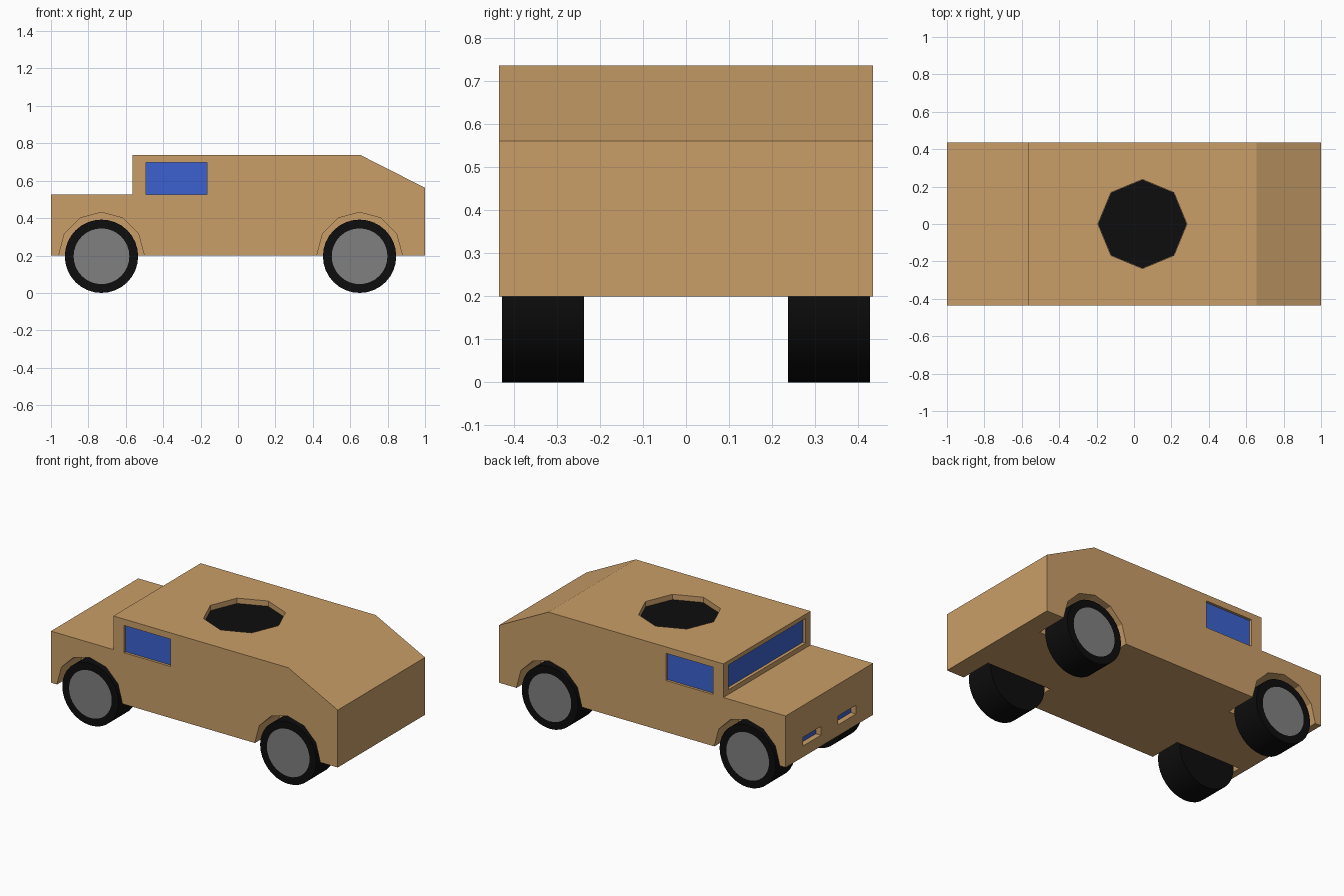
import bpy, bmesh, math
from mathutils import Matrix

if "Cube" in bpy.data.objects:
    bpy.data.objects.remove(bpy.data.objects["Cube"])


def material(name, rgb):
    m = bpy.data.materials.new(name)
    m.diffuse_color = (*rgb, 1)
    m.use_nodes = True
    m.node_tree.nodes["Principled BSDF"].inputs["Base Color"].default_value = m.diffuse_color
    return m


TAN = material("tan paint", (0.59, 0.345, 0.14))
BLACK = material("black rubber", (0.004, 0.004, 0.004))
GREY = material("grey hub", (0.215, 0.215, 0.215))
BLUE = material("blue glass", (0.045, 0.12, 0.62))


def add_object(name, bm, *mats):
    bmesh.ops.recalc_face_normals(bm, faces=bm.faces)
    mesh = bpy.data.meshes.new(name)
    bm.to_mesh(mesh)
    bm.free()
    for m in mats:
        mesh.materials.append(m)
    ob = bpy.data.objects.new(name, mesh)
    bpy.context.collection.objects.link(ob)
    return ob


def box(bm, x0, x1, y0, y1, z0, z1):
    mat = Matrix.Translation(((x0 + x1) / 2, (y0 + y1) / 2, (z0 + z1) / 2))
    bmesh.ops.create_cube(bm, size=1, matrix=mat @ Matrix.Diagonal((x1 - x0, y1 - y0, z1 - z0, 1)))


def cylinder(bm, centre, radius, depth, sides, along_y=False):
    mat = Matrix.Translation(centre)
    if along_y:
        mat = mat @ Matrix.Rotation(math.pi / 2, 4, 'X')
    bmesh.ops.create_cone(bm, cap_ends=True, segments=sides, radius1=radius,
                          radius2=radius, depth=depth, matrix=mat)


def octagon(bm, z0, z1, r):
    # eight-sided prism with a corner pointing along +x
    ring = [bm.verts.new((0.045 + r * math.cos(i * math.pi / 4),
                          r * math.sin(i * math.pi / 4), z0)) for i in range(8)]
    prism(bm, ring, (0, 0, z1 - z0))


def prism(bm, ring, offset):
    face = bm.faces.new(ring)
    ext = bmesh.ops.extrude_face_region(bm, geom=[face], use_keep_orig=True)
    verts = [v for v in ext["geom"] if isinstance(v, bmesh.types.BMVert)]
    bmesh.ops.translate(bm, verts=verts, vec=offset)


HALF = 0.435
AXLES = (-0.73, 0.65)

# body from its side profile
profile = [(-1, 0.2), (1, 0.2), (1, 0.562), (0.655, 0.737),
           (-0.565, 0.737), (-0.565, 0.525), (-1, 0.525)]
bm = bmesh.new()
prism(bm, [bm.verts.new((x, -HALF, z)) for x, z in profile], (0, 2 * HALF, 0))
body = add_object("body", bm, TAN)

# cutter: wheel wells, window and lamp recesses, roof hatch
bm = bmesh.new()
for s in (-1, 1):
    for x in AXLES:
        ring = []
        for i in range(12):
            a = i * math.pi / 6
            ring.append(bm.verts.new((x + 0.228 * math.cos(a), s * 0.225,
                                      0.203 + 0.228 * math.sin(a))))
        prism(bm, ring, (0, s * 0.3, 0))
    ys = sorted((s * 0.415, s * 0.5))
    box(bm, -0.492, -0.165, *ys, 0.525, 0.697)
    ys = sorted((s * 0.085, s * 0.265))
    box(bm, -1.1, -0.96, *ys, 0.27, 0.325)
box(bm, -0.65, -0.54, -0.385, 0.385, 0.555, 0.71)
octagon(bm, 0.7, 0.8, 0.238)
cutter = add_object("recess_cutter", bm)
cutter.hide_render = True

mod = body.modifiers.new("recesses", 'BOOLEAN')
mod.operation = 'DIFFERENCE'
mod.solver = 'EXACT'
mod.object = cutter
bpy.context.view_layer.update()
cut = bpy.data.meshes.new_from_object(body.evaluated_get(bpy.context.evaluated_depsgraph_get()))
body.modifiers.clear()
body.data = cut
cut.materials.clear()
cut.materials.append(TAN)
for p in cut.polygons:
    p.material_index = 0
bpy.data.objects.remove(cutter)

# glass plates on the recess floors
bm = bmesh.new()
box(bm, -0.545, -0.539, -0.385, 0.385, 0.555, 0.71)
add_object("windscreen", bm, BLUE)
for s, side in ((-1, "right"), (1, "left")):
    bm = bmesh.new()
    box(bm, -0.492, -0.165, *sorted((s * 0.414, s * 0.419)), 0.525, 0.697)
    add_object("side_window_" + side, bm, BLUE)
    bm = bmesh.new()
    box(bm, -0.965, -0.959, *sorted((s * 0.085, s * 0.265)), 0.27, 0.325)
    add_object("headlamp_" + side, bm, BLUE)

# roof hatch floor
bm = bmesh.new()
octagon(bm, 0.698, 0.704, 0.237)
add_object("roof_hatch", bm, BLACK)

# wheels with a flush hub disc on the outer side
for x, end in zip(AXLES, ("front", "rear")):
    for s, side in ((-1, "right"), (1, "left")):
        bm = bmesh.new()
        cylinder(bm, (x, s * 0.3325, 0.196), 0.196, 0.191, 32, True)
        bm.normal_update()
        outer = [f for f in bm.faces if f.normal.y * s > 0.9]
        bmesh.ops.inset_region(bm, faces=outer, thickness=0.047)
        for f in outer:
            f.material_index = 1
        wheel = add_object(f"wheel_{end}_{side}", bm, BLACK, GREY)
        bpy.ops.object.select_all(action='DESELECT')
        wheel.select_set(True)
        bpy.context.view_layer.objects.active = wheel
        bpy.ops.object.shade_smooth_by_angle(angle=math.radians(35))
